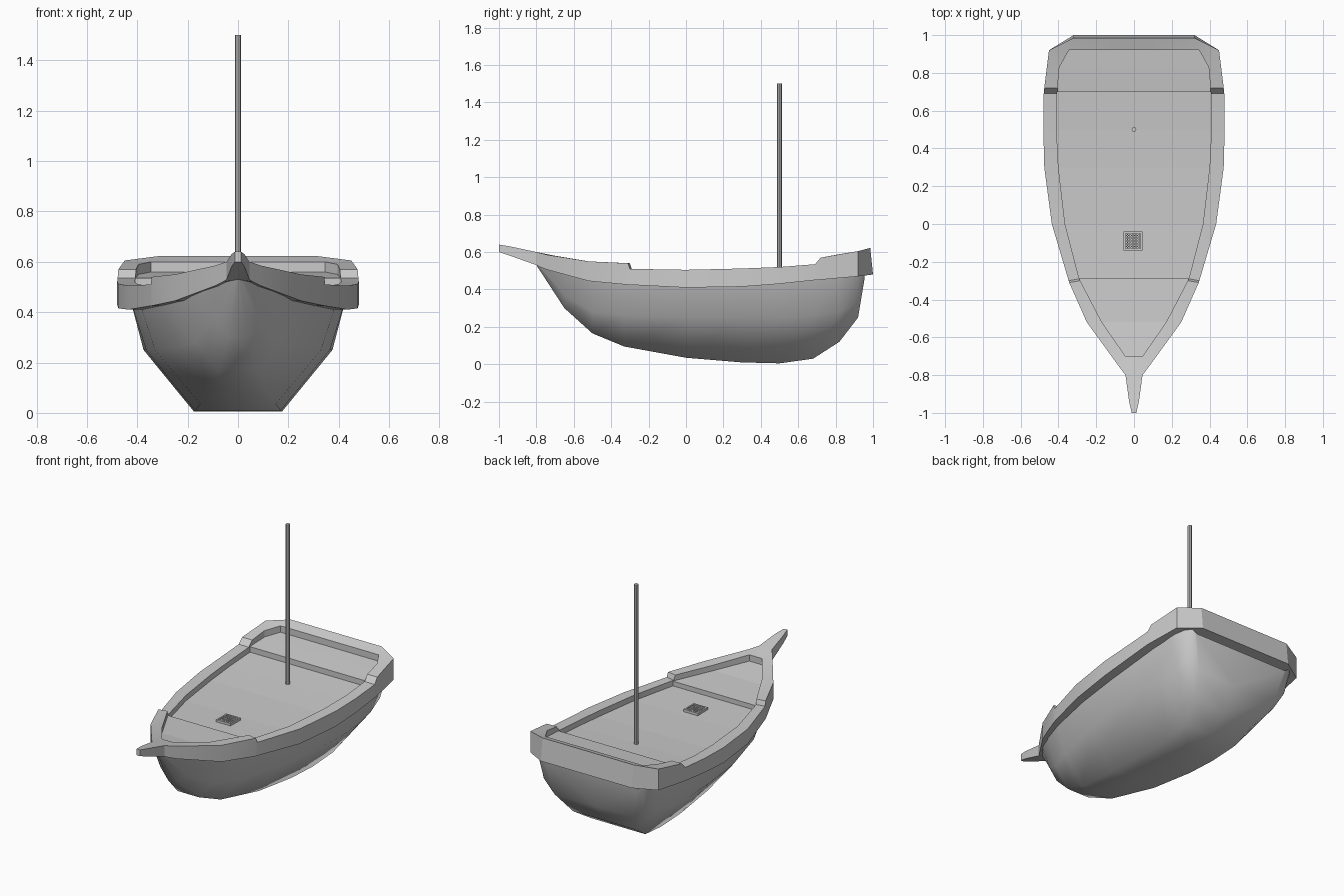
import bpy, bmesh, math

cube = bpy.data.objects.get("Cube")
if cube:
    bpy.data.objects.remove(cube)

grey = bpy.data.materials.new("plain grey")
grey.use_nodes = True
colour = (0.6, 0.6, 0.6, 1)
grey.diffuse_color = colour
grey.node_tree.nodes["Principled BSDF"].inputs["Base Color"].default_value = colour


def finish(name, bm):
    bmesh.ops.remove_doubles(bm, verts=bm.verts, dist=0.0005)
    bmesh.ops.recalc_face_normals(bm, faces=bm.faces)
    mesh = bpy.data.meshes.new(name)
    bm.to_mesh(mesh)
    bm.free()
    mesh.materials.append(grey)
    obj = bpy.data.objects.new(name, mesh)
    bpy.context.collection.objects.link(obj)
    return obj


def loft(name, rings, closed=False):
    """Skin neighbouring half sections on +x together with their mirror image."""
    bm = bmesh.new()
    for side in (1, -1):
        rows = [[bm.verts.new((side * x, y, z)) for x, y, z in ring] for ring in rings]
        count = len(rings[0])
        for a, b in zip(rows, rows[1:]):
            for i in range(count if closed else count - 1):
                j = (i + 1) % count
                bm.faces.new((a[i], a[j], b[j], b[i]))
        if closed:
            bm.faces.new(rows[0])
    bmesh.ops.dissolve_degenerate(bm, dist=0.0005, edges=bm.edges)
    return finish(name, bm)


def shade(obj, angle):
    bpy.ops.object.select_all(action="DESELECT")
    obj.select_set(True)
    bpy.context.view_layer.objects.active = obj
    bpy.ops.object.shade_smooth_by_angle(angle=math.radians(angle))


def box(bm, centre, size):
    verts = bmesh.ops.create_cube(bm, size=1)["verts"]
    bmesh.ops.scale(bm, vec=size, verts=verts)
    bmesh.ops.translate(bm, vec=centre, verts=verts)


# Hull: y, keel height, bottom half width, chine (x, z), top (x, z)
stations = [
    (-.80, .53, .005, .02, .54, .03, .55),
    (-.65, .30, .035, .09, .37, .145, .49),
    (-.50, .165, .075, .17, .28, .235, .455),
    (-.33, .095, .11, .245, .26, .30, .435),
    (0, .035, .15, .33, .25, .385, .42),
    (.30, .01, .17, .365, .25, .42, .425),
    (.50, .005, .175, .375, .25, .425, .44),
    (.68, .03, .19, .373, .26, .425, .46),
    (.82, .12, .22, .36, .28, .42, .475),
    (.92, .25, .28, .355, .33, .40, .485),
    (.955, .46, .33, .355, .475, .37, .49),
]
hull = loft("hull", [[(0, y, k), (b, y, k), (cx, y, cz), (tx, y, tz)]
                     for y, k, b, cx, cz, tx, tz in stations])
shade(hull, 60)

# Bulwark rim and prow: outer (x, y), inner (x, y), bottom, outer top, inner top
rim = [
    (.012, -1, 0, -1, .60, .64, .64),
    (.026, -.94, 0, -.94, .58, .63, .63),
    (.045, -.80, 0, -.80, .53, .60, .60),
    (.06, -.78, 0, -.70, .52, .595, .58),
    (.09, -.74, .045, -.70, .505, .585, .58),
    (.25, -.52, .17, -.52, .445, .55, .55),
    (.343, -.31, .285, -.30, .425, .54, .54),
    (.346, -.30, .29, -.29, .425, .51, .51),
    (.435, 0, .365, 0, .41, .505, .505),
    (.475, .30, .40, .30, .415, .512, .512),
    (.48, .50, .41, .50, .43, .52, .52),
    (.478, .69, .407, .69, .45, .535, .535),
    (.475, .72, .405, .72, .452, .57, .57),
    (.45, .92, .395, .83, .47, .605, .59),
    (.32, .985, .345, .92, .48, .622, .60),
    (0, .985, 0, .92, .48, .622, .60),
]
rings = []
for ox, oy, ix, iy, low, top, inner in rim:
    lean = .015 if oy > .95 else 0
    rings.append([(ox, oy + lean, low), (ox, oy, top), (ix, iy, inner), (ix, iy, low)])
bulwark = loft("bulwark_rim", rings, closed=True)
shade(bulwark, 15)

# Deck in three levels, with a riser at each step: y, half width, height
deck = [(-.70, .05, .54), (-.52, .172, .515), (-.285, .295, .505),
        (-.285, .295, .475), (0, .37, .47), (.30, .405, .475), (.50, .415, .485),
        (.70, .41, .50), (.70, .41, .535), (.83, .40, .55), (.925, .35, .56)]
loft("deck", [[(0, y, z), (w, y, z)] for y, w, z in deck])

# Mast
bm = bmesh.new()
bmesh.ops.create_cone(bm, cap_ends=True, segments=8, radius1=.0125, radius2=.0125, depth=1.02)
bmesh.ops.translate(bm, vec=(0, .5, .99), verts=bm.verts)
shade(finish("mast", bm), 30)

# Hatch grating: frame and crossed slats
bm = bmesh.new()
hx, hy, hz = -.005, -.09, .475
for s in (-1, 1):
    box(bm, (hx + s * .045, hy, hz), (.01, .10, .024))
    box(bm, (hx, hy + s * .045, hz), (.08, .01, .024))
for i in range(-2, 3):
    box(bm, (hx + i * .015, hy, hz), (.006, .08, .018))
    box(bm, (hx, hy + i * .015, hz), (.08, .006, .016))
finish("hatch_grating", bm)
